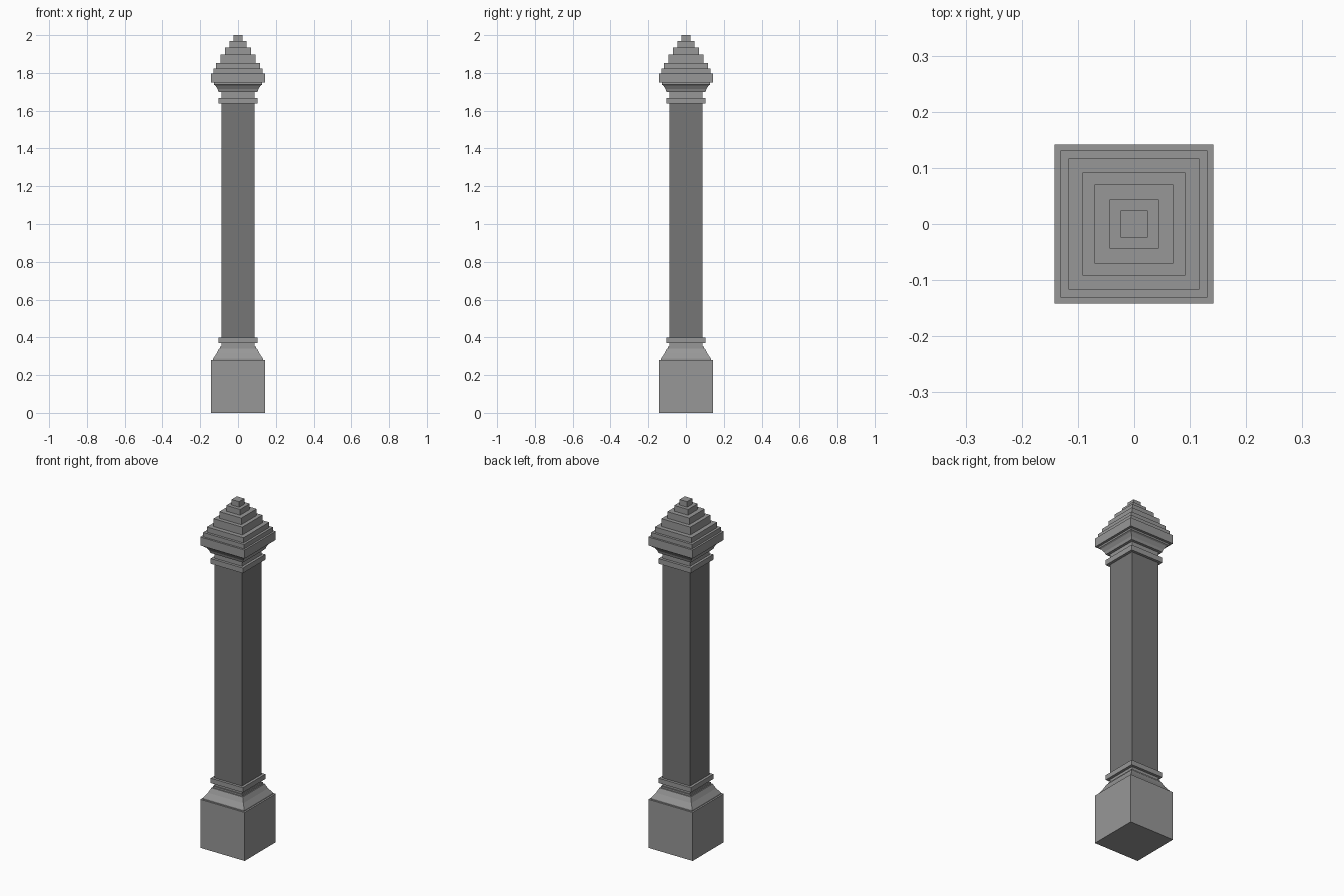
import bpy
import bmesh

cube = bpy.data.objects.get("Cube")
if cube:
    bpy.data.objects.remove(cube, do_unlink=True)


def material(name, grey):
    m = bpy.data.materials.new(name)
    m.use_nodes = True
    colour = (grey, grey, grey, 1)
    m.diffuse_color = colour
    m.node_tree.nodes["Principled BSDF"].inputs["Base Color"].default_value = colour
    return m


light_stone = material("light stone", 0.31)
dark_stone = material("dark stone", 0.18)


def square_turning(name, profile, mat):
    """Sweep a (half width, height) profile around four flat sides."""
    bm = bmesh.new()
    rings = [[bm.verts.new((sx * w, sy * w, z))
              for sx, sy in ((-1, -1), (1, -1), (1, 1), (-1, 1))]
             for w, z in profile]
    for low, high in zip(rings, rings[1:]):
        for i in range(4):
            j = (i + 1) % 4
            bm.faces.new((low[i], low[j], high[j], high[i]))
    bm.faces.new(rings[0][::-1])
    bm.faces.new(rings[-1])
    mesh = bpy.data.meshes.new(name)
    bm.to_mesh(mesh)
    bm.free()
    mesh.materials.append(mat)
    obj = bpy.data.objects.new(name, mesh)
    bpy.context.collection.objects.link(obj)


def block(name, half, bottom, top, mat=light_stone):
    square_turning(name, [(half, bottom), (half, top)], mat)


# Base: plinth and flared moulding
block("plinth", 0.142, 0, 0.28)
square_turning("base_moulding", [
    (0.132, 0.28), (0.132, 0.287), (0.113, 0.315), (0.1, 0.342),
    (0.094, 0.342), (0.094, 0.352), (0.088, 0.352), (0.088, 0.37)], light_stone)
block("lower_collar", 0.103, 0.37, 0.398)

# Shaft
block("shaft", 0.088, 0.398, 1.638, dark_stone)

# Capital: collar, neck and underside moulding
block("upper_collar", 0.103, 1.638, 1.668)
square_turning("capital_moulding", [
    (0.088, 1.668), (0.088, 1.7), (0.103, 1.7), (0.108, 1.715),
    (0.12, 1.733), (0.128, 1.738), (0.128, 1.748)], light_stone)

# Stepped pyramid cap
halves = (0.142, 0.131, 0.117, 0.092, 0.07, 0.044, 0.024)
levels = (1.748, 1.797, 1.822, 1.852, 1.897, 1.935, 1.968, 2.0)
for n, (half, low, high) in enumerate(zip(halves, levels, levels[1:]), 1):
    block(f"cap_step_{n}", half, low, high)
